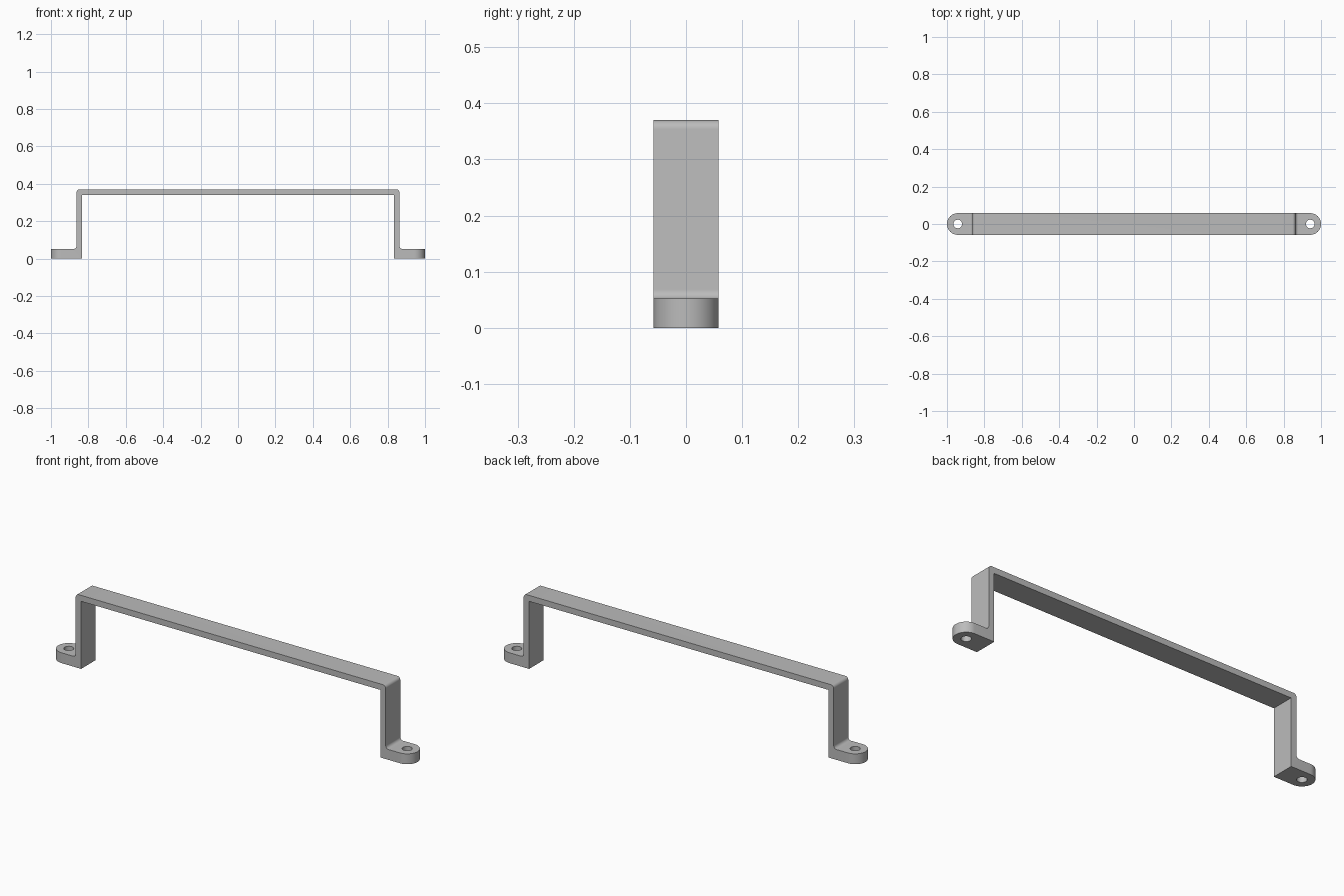
import bpy, bmesh
from math import cos, sin, pi

if "Cube" in bpy.data.objects:
    bpy.data.objects.remove(bpy.data.objects["Cube"], do_unlink=True)

HALF_W = 0.058
LEG_OUT, LEG_IN = 0.863, 0.833
TOP, UNDER, FOOT = 0.37, 0.34, 0.052
FILLET = 0.016
HOLE_X, HOLE_R = 0.942, 0.023

metal = bpy.data.materials.new("grey metal")
metal.use_nodes = True
grey = (0.5, 0.5, 0.5, 1)
metal.diffuse_color = grey
metal.node_tree.nodes["Principled BSDF"].inputs["Base Color"].default_value = grey


def arc(cx, cy, r, start, end, steps):
    angles = [start + (end - start) * i / steps for i in range(steps + 1)]
    return [(cx + r * cos(a), cy + r * sin(a)) for a in angles]


def prism(name, outline, place, offset):
    """Extrude a flat outline along an offset vector."""
    bm = bmesh.new()
    face = bm.faces.new([bm.verts.new(place(*p)) for p in outline])
    grown = bmesh.ops.extrude_face_region(bm, geom=[face])["geom"]
    verts = [g for g in grown if isinstance(g, bmesh.types.BMVert)]
    bmesh.ops.translate(bm, verts=verts, vec=offset)
    bmesh.ops.recalc_face_normals(bm, faces=bm.faces)
    mesh = bpy.data.meshes.new(name)
    bm.to_mesh(mesh)
    bm.free()
    mesh.materials.append(metal)
    obj = bpy.data.objects.new(name, mesh)
    bpy.context.collection.objects.link(obj)
    return obj


# Bent strap: half the side profile, mirrored
half = [(LEG_IN, UNDER), (LEG_IN, 0), (1.02, 0), (1.02, FOOT)]
half += arc(LEG_OUT + FILLET, FOOT + FILLET, FILLET, 1.5 * pi, pi, 8)
half += arc(LEG_OUT - FILLET, TOP - FILLET, FILLET, 0, pi / 2, 8)
profile = half + [(-x, z) for x, z in reversed(half)]
handle = prism("pull_handle", profile,
               lambda x, z: (x, -HALF_W, z), (0, 2 * HALF_W, 0))


def up_from_below(x, y):
    return (x, y, -0.1)


# Rounded foot ends, trimmed by a capsule-shaped plan
end = 1 - HALF_W
plan = arc(end, 0, HALF_W, -pi / 2, pi / 2, 32)
plan += arc(-end, 0, HALF_W, pi / 2, 1.5 * pi, 32)
cutters = [(prism("plan_cutter", plan, up_from_below, (0, 0, 0.6)), "INTERSECT")]

# Screw holes through both feet
for side in (-1, 1):
    circle = arc(side * HOLE_X, 0, HOLE_R, 0, 2 * pi, 32)[:-1]
    cutters.append((prism("hole_cutter", circle, up_from_below, (0, 0, 0.3)),
                    "DIFFERENCE"))

bpy.context.view_layer.objects.active = handle
handle.select_set(True)
for cutter, operation in cutters:
    cutter.hide_render = True
    mod = handle.modifiers.new("cut", "BOOLEAN")
    mod.operation, mod.object, mod.solver = operation, cutter, "EXACT"
    bpy.ops.object.modifier_apply(modifier=mod.name)
    bpy.data.objects.remove(cutter, do_unlink=True)

# Smooth bends, crisp edges
bpy.ops.object.shade_smooth_by_angle(angle=pi / 6)
